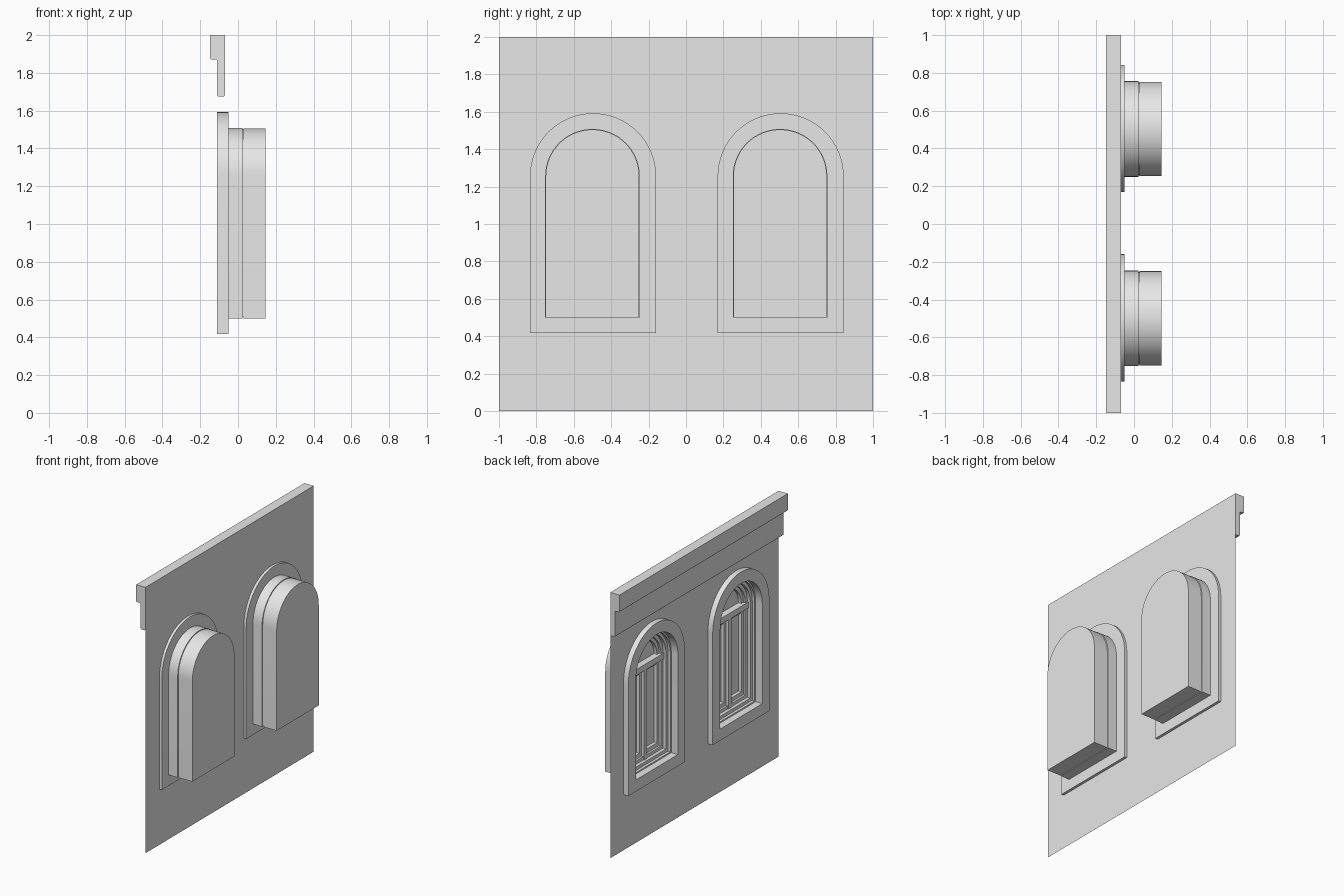
import bpy, bmesh
from math import pi, cos, sin, radians
from mathutils import Matrix

if "Cube" in bpy.data.objects:
    bpy.data.objects.remove(bpy.data.objects["Cube"])

grey = bpy.data.materials.new("plaster_grey")
GREY = (0.8, 0.8, 0.8, 1)
grey.use_nodes = True
grey.diffuse_color = GREY
grey.node_tree.nodes["Principled BSDF"].inputs["Base Color"].default_value = GREY

SPRING = 1.255   # height where the arches start
ARC_STEPS = 32


def arch(cy, half, bottom):
    """Round-topped outline in the y-z plane."""
    top = [(cy + half * cos(pi * i / ARC_STEPS), SPRING + half * sin(pi * i / ARC_STEPS))
           for i in range(ARC_STEPS + 1)]
    return [(cy - half, bottom), (cy + half, bottom)] + top


def rect(y0, y1, z0, z1):
    return [(y0, z0), (y1, z0), (y1, z1), (y0, z1)]


def finish(name, mesh):
    obj = bpy.data.objects.new(name, mesh)
    bpy.context.collection.objects.link(obj)
    mesh.materials.clear()
    mesh.materials.append(grey)
    bpy.ops.object.select_all(action='DESELECT')
    obj.select_set(True)
    bpy.context.view_layer.objects.active = obj
    bpy.ops.object.shade_smooth_by_angle(angle=radians(30))
    return obj


def slab(name, x0, x1, *loops):
    """Filled outline, further loops being holes, spanning x0 to x1."""
    curve = bpy.data.curves.new(name, 'CURVE')
    curve.dimensions = '2D'
    curve.fill_mode = 'BOTH'
    curve.extrude = (x1 - x0) / 2
    for loop in loops:
        spline = curve.splines.new('POLY')
        spline.points.add(len(loop) - 1)
        for point, (y, z) in zip(spline.points, loop):
            point.co = (y, z, 0, 1)
        spline.use_cyclic_u = True
    temp = bpy.data.objects.new(name + "_outline", curve)
    mesh = bpy.data.meshes.new_from_object(temp)
    bpy.data.objects.remove(temp)
    # turn the drawing plane upright
    mesh.transform(Matrix(((0, 0, 1, (x0 + x1) / 2), (1, 0, 0, 0),
                           (0, 1, 0, 0), (0, 0, 0, 1))))
    bm = bmesh.new()
    bm.from_mesh(mesh)
    bmesh.ops.remove_doubles(bm, verts=bm.verts, dist=0.0001)
    bmesh.ops.recalc_face_normals(bm, faces=bm.faces)
    bm.to_mesh(mesh)
    bm.free()
    return finish(name, mesh)


# Thin wall sheet with two arched openings
centres = {"left": 0.503, "right": -0.5}
slab("wall", -0.07, -0.07, rect(-1, 1, 0, 2),
     *[arch(c, 0.27, 0.48) for c in centres.values()])

# Stepped cornice swept along the wall
profile = [(-0.07, 2), (-0.147, 2), (-0.147, 1.875), (-0.142, 1.87), (-0.115, 1.87),
           (-0.11, 1.865), (-0.11, 1.68), (-0.105, 1.675), (-0.075, 1.675), (-0.07, 1.68)]
bm = bmesh.new()
face = bm.faces.new([bm.verts.new((x, -1, z)) for x, z in profile])
extruded = bmesh.ops.extrude_face_region(bm, geom=[face])["geom"]
bmesh.ops.translate(bm, vec=(0, 2, 0),
                    verts=[v for v in extruded if isinstance(v, bmesh.types.BMVert)])
bmesh.ops.recalc_face_normals(bm, faces=bm.faces)
cornice = bpy.data.meshes.new("cornice")
bm.to_mesh(cornice)
bm.free()
finish("cornice", cornice)

for side, c in centres.items():
    # Raised surround and the lined recess behind it
    slab(side + "_surround", -0.11, -0.05, arch(c + 0.003, 0.337, 0.418), arch(c, 0.25, 0.505))
    slab(side + "_recess_lining", -0.055, 0.025, arch(c, 0.253, 0.5), arch(c, 0.238, 0.515))
    slab(side + "_window_box", 0.03, 0.145, arch(c, 0.25, 0.5))
    # Stepped window frame
    slab(side + "_outer_frame", -0.035, 0.032, arch(c, 0.245, 0.508), arch(c, 0.215, 0.54))
    slab(side + "_inner_frame", -0.01, 0.032, arch(c, 0.22, 0.535), arch(c, 0.19, 0.565))
    # Glazing bars
    slab(side + "_transom", -0.02, 0.032, rect(c - 0.215, c + 0.215, 1.215, 1.26))
    slab(side + "_mullion", -0.015, 0.032, rect(c - 0.018, c + 0.018, 0.54, 1.22))
    # Pair of opening sashes
    for end, sign in (("far", -1), ("near", 1)):
        m = c + sign * 0.104
        slab(f"{side}_{end}_sash", 0.005, 0.032, rect(m - 0.09, m + 0.09, 0.56, 1.22),
             rect(m - 0.062, m + 0.062, 0.595, 1.19))
    # Arched fanlight sash above
    slab(side + "_fanlight_sash", 0.005, 0.032, arch(c, 0.195, 1.25), arch(c, 0.165, 1.285)[2:])
